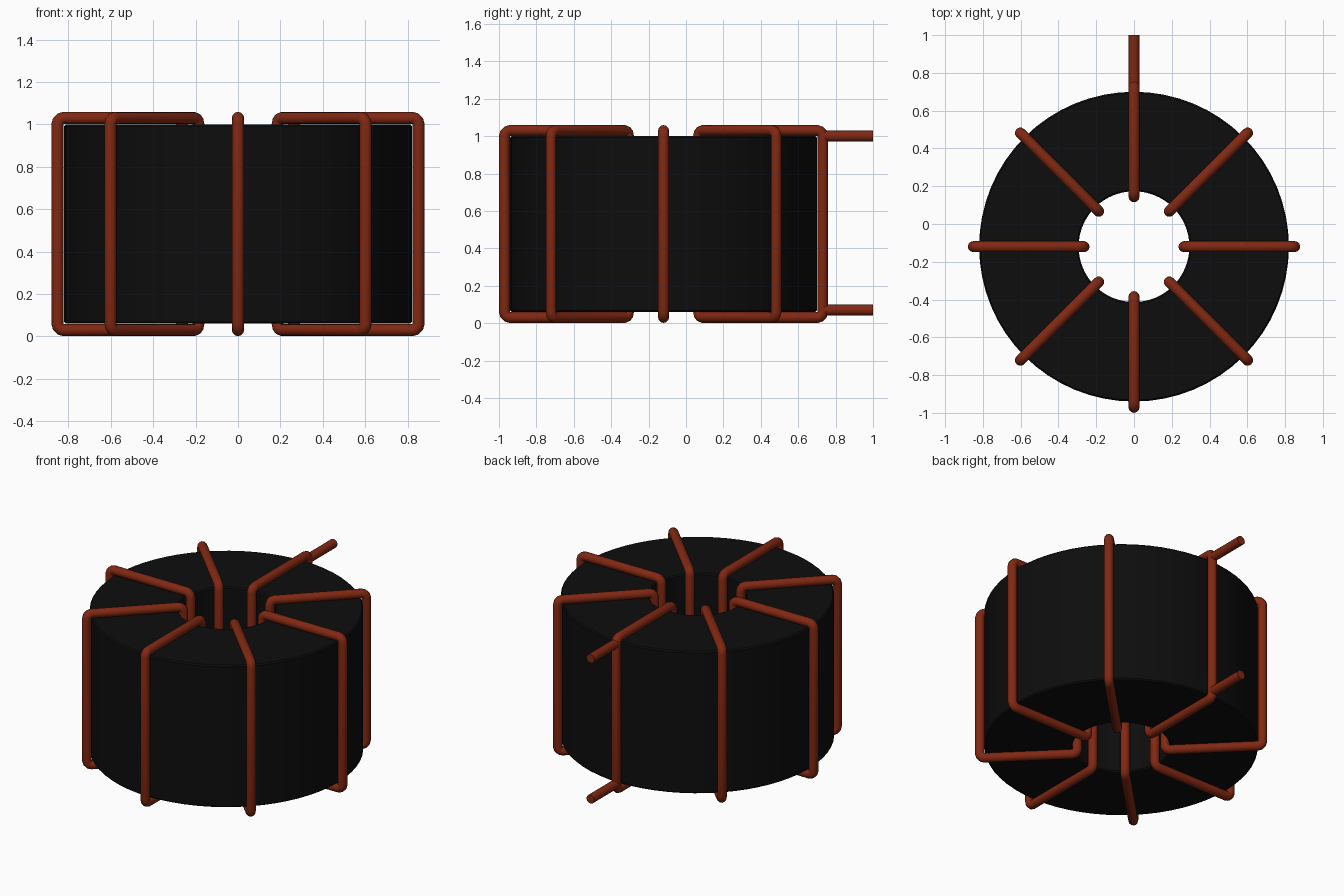
import bpy, bmesh, math
from mathutils import Vector, Matrix

if "Cube" in bpy.data.objects:
    bpy.data.objects.remove(bpy.data.objects["Cube"], do_unlink=True)

CY = -0.12                        # ring axis position in y
R_OUT, R_IN = 0.82, 0.293         # core radii
Z_LOW, Z_HIGH = 0.06, 1.0         # core bottom and top
WIRE = 0.029                      # wire radius
TURNS = 8


def make_material(name, rgb, roughness):
    mat = bpy.data.materials.new(name)
    mat.use_nodes = True
    mat.diffuse_color = (*rgb, 1)
    bsdf = mat.node_tree.nodes["Principled BSDF"]
    bsdf.inputs["Base Color"].default_value = (*rgb, 1)
    bsdf.inputs["Roughness"].default_value = roughness
    return mat


black = make_material("core black", (0.004, 0.004, 0.004), 0.6)
copper = make_material("copper wire", (0.22, 0.021, 0.006), 0.4)


def activate(obj):
    bpy.ops.object.select_all(action='DESELECT')
    obj.select_set(True)
    bpy.context.view_layer.objects.active = obj


def make_core():
    """Thick ring: a chamfered rectangular profile spun around z."""
    b = 0.008
    profile = []
    for r, z, sr, sz in ((R_IN, Z_LOW, 1, 1), (R_OUT, Z_LOW, -1, 1),
                         (R_OUT, Z_HIGH, -1, -1), (R_IN, Z_HIGH, 1, -1)):
        pair = [(r, z + sz * b), (r + sr * b, z)]
        profile += pair if sr == sz else pair[::-1]
    bm = bmesh.new()
    verts = [bm.verts.new((r, 0, z)) for r, z in profile]
    edges = [bm.edges.new((verts[i], verts[(i + 1) % len(verts)]))
             for i in range(len(verts))]
    bmesh.ops.spin(bm, geom=verts + edges, cent=(0, 0, 0), axis=(0, 0, 1),
                   angle=math.tau, steps=64)
    bmesh.ops.remove_doubles(bm, verts=bm.verts, dist=1e-4)
    bmesh.ops.recalc_face_normals(bm, faces=bm.faces)
    mesh = bpy.data.meshes.new("core")
    bm.to_mesh(mesh)
    bm.free()
    mesh.materials.append(black)
    obj = bpy.data.objects.new("core", mesh)
    bpy.context.collection.objects.link(obj)
    obj.location.y = CY
    activate(obj)
    bpy.ops.object.shade_smooth_by_angle(angle=math.radians(30))


def make_wire(name, points, closed):
    """Round wire along a path, converted to a mesh."""
    curve = bpy.data.curves.new(name, 'CURVE')
    curve.dimensions = '3D'
    curve.bevel_depth = WIRE
    curve.bevel_resolution = 4
    curve.use_fill_caps = True
    spline = curve.splines.new('POLY')
    spline.points.add(len(points) - 1)
    for p, co in zip(spline.points, points):
        p.co = (*co, 1)
    spline.use_cyclic_u = closed
    curve.materials.append(copper)
    obj = bpy.data.objects.new(name, curve)
    bpy.context.collection.objects.link(obj)
    activate(obj)
    bpy.ops.object.convert(target='MESH')
    obj = bpy.context.view_layer.objects.active
    bpy.ops.object.shade_smooth_by_angle(angle=math.radians(50))
    return obj


def loop_path():
    """Rectangle with rounded corners in the radial (x, z) plane."""
    f = 0.03
    r0, r1 = R_IN - WIRE, R_OUT + WIRE + 0.002
    z0, z1 = Z_LOW - 0.03, Z_HIGH + 0.03
    centres = ((r1 - f, z1 - f), (r0 + f, z1 - f),
               (r0 + f, z0 + f), (r1 - f, z0 + f))
    path = []
    for k, (cx, cz) in enumerate(centres):
        for step in range(4):
            a = math.pi / 2 * (k + step / 3)
            path.append(Vector((cx + f * math.cos(a), 0, cz + f * math.sin(a))))
    return path


make_core()

# Evenly spaced wire turns around the ring
for i in range(TURNS):
    place = Matrix.Translation((0, CY, 0)) @ Matrix.Rotation(math.tau * i / TURNS, 4, 'Z')
    make_wire(f"wire_turn_{i + 1}", [place @ p for p in loop_path()], True)

# Two straight leads leaving the back turn
for name, z in (("upper_lead", 1.0), ("lower_lead", 0.07)):
    make_wire(name, [(0, 0.73, z), (0, 1.0, z)], False)
